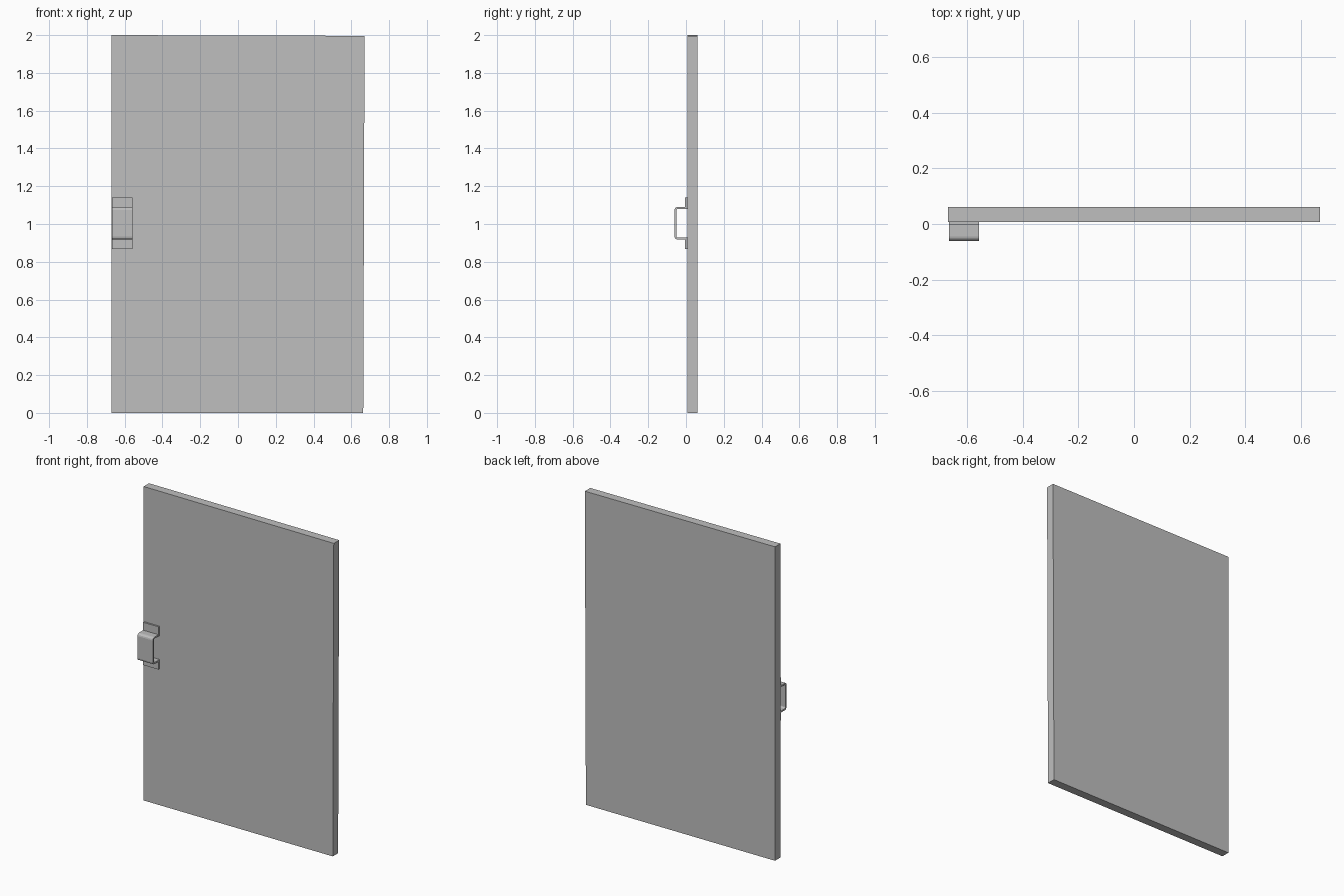
import bpy
import bmesh

cube = bpy.data.objects.get("Cube")
if cube:
    bpy.data.objects.remove(cube, do_unlink=True)

grey = bpy.data.materials.new("plain_grey")
grey.use_nodes = True
colour = (0.52, 0.52, 0.52, 1)
grey.diffuse_color = colour
grey.node_tree.nodes["Principled BSDF"].inputs["Base Color"].default_value = colour


def extrude_profile(name, points, offset, rounding=None):
    """Extrude a planar outline; rounding maps corner index to radius."""
    bm = bmesh.new()
    verts = [bm.verts.new(p) for p in points]
    face = bm.faces.new(verts)
    result = bmesh.ops.extrude_face_region(bm, geom=[face], use_keep_orig=True)
    moved = [g for g in result["geom"] if isinstance(g, bmesh.types.BMVert)]
    bmesh.ops.translate(bm, verts=moved, vec=offset)
    # Round the chosen corners along the extrusion
    edges = {}
    for index, radius in (rounding or {}).items():
        edge = next(e for e in verts[index].link_edges
                    if e.other_vert(verts[index]) in moved)
        edges.setdefault(radius, []).append(edge)
    for radius, group in edges.items():
        bmesh.ops.bevel(bm, geom=group, offset=radius, segments=3,
                        profile=0.5, affect='EDGES')
    bmesh.ops.recalc_face_normals(bm, faces=bm.faces)
    mesh = bpy.data.meshes.new(name)
    bm.to_mesh(mesh)
    bm.free()
    mesh.materials.append(grey)
    obj = bpy.data.objects.new(name, mesh)
    bpy.context.collection.objects.link(obj)
    return obj


# Door panel, very slightly out of square
front, back = 0.007, 0.061
corners = [(-0.67, 0), (0.663, 0), (0.67, 1.996), (-0.67, 2)]
extrude_profile("door_panel", [(x, front, z) for x, z in corners],
                (0, back - front, 0))

# Strap handle: half section as (y, height from centre), mirrored downwards
mid = 1.004
outer = [(front, 0.136), (-0.004, 0.136), (-0.004, 0.086), (-0.061, 0.086)]
inner = [(-0.051, 0.076), (front, 0.076)]


def mirrored(half):
    return [(y, -h) for y, h in reversed(half)]


section = outer + mirrored(outer) + mirrored(inner) + inner
extrude_profile("pull_handle", [(-0.666, y, mid + h) for y, h in section],
                (0.108, 0, 0), {3: 0.016, 4: 0.016, 9: 0.008, 10: 0.008})
